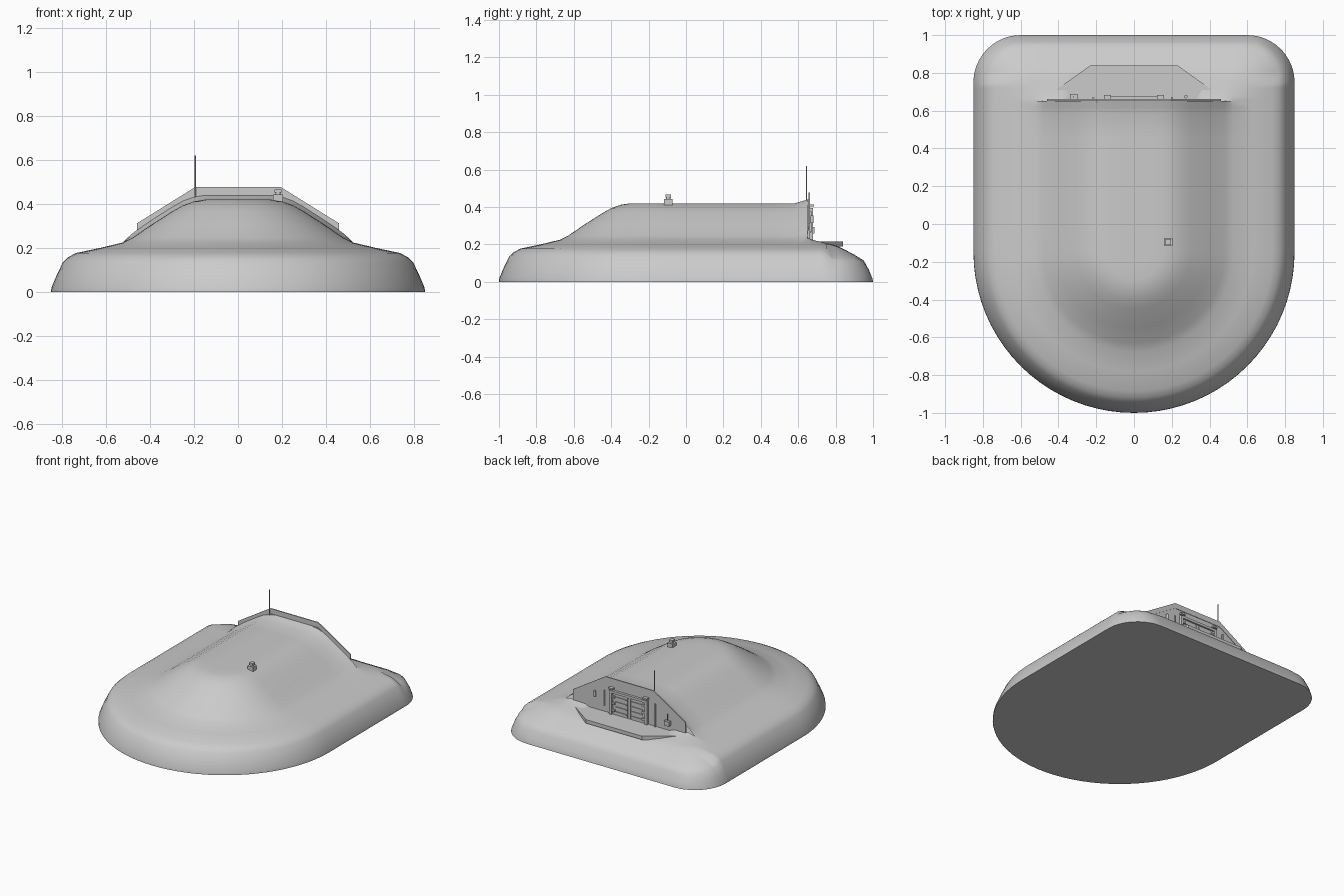
import bpy, bmesh, math
from mathutils import Vector

if "Cube" in bpy.data.objects:
    bpy.data.objects.remove(bpy.data.objects["Cube"])

# radial profile of the earth mound: (distance from the spine, height)
PROFILE = [(.85, 0), (.848, .02), (.825, .075), (.795, .137), (.77, .16), (.735, .178),
           (.63, .2), (.525, .225), (.48, .247), (.40, .302), (.30, .366),
           (.25, .394), (.2, .412), (.15, .42), (.07, .42), (0, .42)]
CY, WALL_Y, CORNER = -.15, .65, .25


def lerp_table(table, v):
    pts = sorted(table)
    if v <= pts[0][0]:
        return pts[0][1]
    for (a, za), (b, zb) in zip(pts, pts[1:]):
        if v <= b:
            return za + (zb - za) * (v - a) / (b - a)
    return pts[-1][1]


def grid(bm, rows):
    vs = [[bm.verts.new(p) for p in row] for row in rows]
    for a, b in zip(vs, vs[1:]):
        for i in range(len(a) - 1):
            bm.faces.new((a[i], a[i + 1], b[i + 1], b[i]))


def finish(bm, name, smooth=None):
    bmesh.ops.recalc_face_normals(bm, faces=bm.faces)
    me = bpy.data.meshes.new(name)
    bm.to_mesh(me)
    bm.free()
    ob = bpy.data.objects.new(name, me)
    bpy.context.collection.objects.link(ob)
    if smooth:
        bpy.ops.object.select_all(action='DESELECT')
        ob.select_set(True)
        bpy.context.view_layer.objects.active = ob
        bpy.ops.object.shade_smooth_by_angle(angle=math.radians(smooth))
    return ob


def box(name, c, s):
    bm = bmesh.new()
    bmesh.ops.create_cube(bm, size=1)
    for v in bm.verts:
        v.co = Vector(c) + Vector([a * b for a, b in zip(v.co, s)])
    return finish(bm, name)


def rod(name, c, r, h, n=12):
    bm = bmesh.new()
    bmesh.ops.create_cone(bm, cap_ends=True, segments=n, radius1=r, radius2=r, depth=h)
    bmesh.ops.translate(bm, verts=bm.verts, vec=c)
    return finish(bm, name, 40)


def prism(name, pts, depth):
    bm = bmesh.new()
    f = bm.faces.new([bm.verts.new(p) for p in pts])
    ext = bmesh.ops.extrude_face_region(bm, geom=[f])
    bmesh.ops.translate(bm, verts=[v for v in ext['geom'] if isinstance(v, bmesh.types.BMVert)], vec=depth)
    return finish(bm, name)


# earth mound: the U-shaped front part
bm = bmesh.new()
sides = [WALL_Y, .62, .58, .45, .3, .15, 0]
path = [(-1, 0, y) for y in sides]
path += [(-math.cos(a), -math.sin(a), CY) for a in [math.pi * i / 40 for i in range(41)]]
path += [(1, 0, y) for y in reversed(sides)]
rows = []
for r, z in PROFILE:
    row = []
    for dx, dy, y in path:
        lip = .02 * max(0, (y - .58) / .07) if r < .5 else 0
        row.append((dx * r, y + dy * r, z + lip))
    rows.append(row)
outline = list(rows[0])
grid(bm, rows)

# earth apron behind the wall, with rounded corners and banks beside the pad
REAR = [(0, 0), (.004, .02), (.02, .06), (.05, .115), (.1, .145), (.15, .172), (.2, .198), (.35, .2)]
BANK = [(0, 0), (.004, .02), (.02, .06), (.05, .115), (.15, .17), (.3, .245), (.35, .27)]


def rear_height(x, y):
    qx, qy = abs(x) - .85 + CORNER, y - 1 + CORNER
    d = CORNER - math.hypot(max(qx, 0), max(qy, 0)) - min(max(qx, qy), 0)
    d = max(d, 0)
    t = min(max((abs(x) - .3) / .12, 0), 1)
    back = d if qx > 0 and qy > 0 else 1 - y
    rear = lerp_table(REAR, back) * (1 - t) + lerp_table(BANK, back) * t
    return min(lerp_table(PROFILE, .85 - d), rear)


xs = [r for r, z in PROFILE if r > 0] + [.44, .36, .33]
xs = sorted([-r for r in xs] + [0] + xs)
rows = []
for e in (.35, .33, .31, .28, .25, .22, .19, .16, .13, .1, .075, .05, .035, .02, .01, .004, 0):
    q = max(CORNER - e, 0)
    half = .85 - CORNER + math.sqrt(CORNER ** 2 - q * q)
    row = [(x * half / .85, 1 - e) for x in xs]
    rows.append([(x, y, rear_height(x, y)) for x, y in row])
grid(bm, rows)

# flat underside
outline += [r[-1] for r in rows[1:]] + list(reversed(rows[-1]))[1:] + [r[0] for r in reversed(rows[1:-1])]
bm.faces.new([bm.verts.new((x, y, 0)) for x, y, z in outline])
bmesh.ops.remove_doubles(bm, verts=bm.verts, dist=.0005)
finish(bm, "earth_mound", 50)

# facade wall and its thin coping sheet
prism("facade_wall", [(-.46, .65, .15), (-.46, .65, .275), (-.2, .65, .44), (.2, .65, .44),
                      (.46, .65, .275), (.46, .65, .15)], (0, .01, 0))
prism("coping", [(-.46, .655, .272), (-.46, .655, .312), (-.195, .655, .477), (.195, .655, .477),
                 (.46, .655, .312), (.46, .655, .272), (.195, .655, .437), (-.195, .655, .437)], (0, .008, 0))

# concrete pad in front of the door
prism("concrete_pad", [(-.42, .65, .19), (-.42, .705, .19), (-.23, .84, .19), (.23, .84, .19),
                       (.42, .705, .19), (.42, .65, .19)], (0, 0, .027))

# double door with frame, ribs and hinges
box("door_lintel", (0, .668, .385), (.31, .02, .018))
box("door_panel", (0, .662, .297), (.26, .006, .16))
for s in (-1, 1):
    box("door_post", (s * .145, .668, .297), (.018, .02, .16))
    box("door_lamp", (s * .14, .672, .408), (.035, .024, .012))
    box("door_stile", (s * .012, .667, .297), (.01, .008, .15))
    for i in range(4):
        box("door_rib", (s * .065, .667, .24 + i * .036), (.09, .007, .008))
    for z in (.25, .3, .35):
        box("door_hinge", (s * .122, .67, z), (.022, .012, .014))

# wall fittings: conduits, control box and siren
rod("conduit_left", (-.215, .667, .3), .006, .17)
rod("conduit_right", (.2, .667, .32), .005, .11)
box("control_box", (-.32, .675, .275), (.04, .024, .035))
rod("control_box_stem", (-.32, .672, .315), .004, .05, 8)
rod("siren", (.275, .674, .335), .009, .04)

# aerial on the coping
rod("aerial", (-.195, .645, .52), .003, .2, 8)

# roof vent
box("vent_base", (.182, -.095, .424), (.044, .044, .04))
rod("vent_neck", (.182, -.095, .448), .012, .016)
box("vent_cap", (.182, -.095, .459), (.03, .03, .014))
